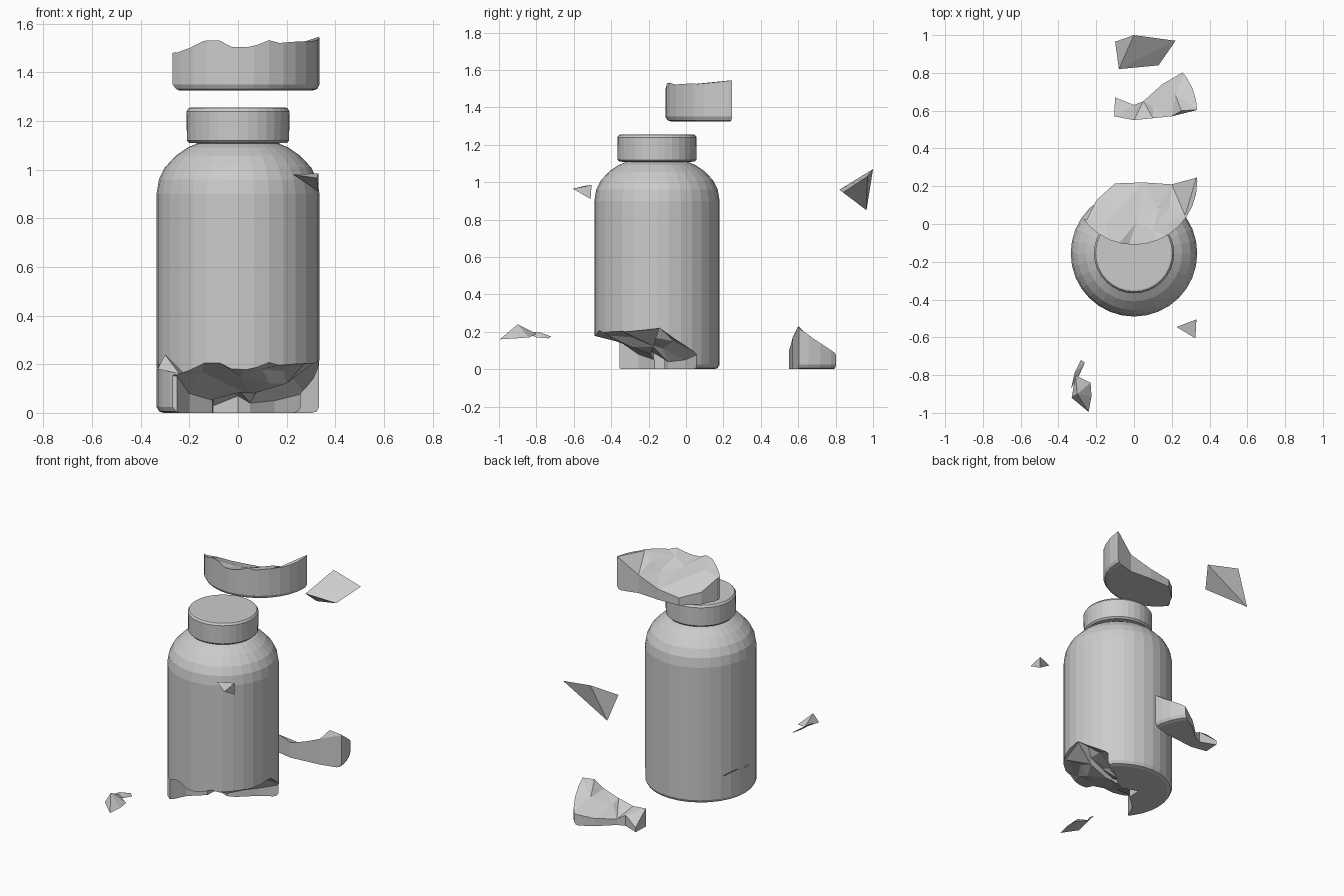
import bpy, bmesh, math
from mathutils import Vector
from mathutils.geometry import delaunay_2d_cdt

if "Cube" in bpy.data.objects:
    bpy.data.objects.remove(bpy.data.objects["Cube"])

SEG = 32


def finish(name, bm):
    bmesh.ops.recalc_face_normals(bm, faces=bm.faces[:])
    me = bpy.data.meshes.new(name)
    bm.to_mesh(me)
    bm.free()
    ob = bpy.data.objects.new(name, me)
    bpy.context.collection.objects.link(ob)
    return ob


def lathe(name, profile):
    """Closed solid from (radius, z) points."""
    bm = bmesh.new()
    rings = [[bm.verts.new((r * math.cos(2 * math.pi * i / SEG),
                            r * math.sin(2 * math.pi * i / SEG), z))
              for i in range(SEG)] for r, z in profile]
    for a, b in zip(rings, rings[1:]):
        for i in range(SEG):
            j = (i + 1) % SEG
            bm.faces.new((a[i], a[j], b[j], b[i]))
    bm.faces.new(rings[0])
    bm.faces.new(rings[-1])
    return finish(name, bm)


def hull(name, pts, offset=(0, 0, 0)):
    bm = bmesh.new()
    for p in pts:
        bm.verts.new(Vector(p) + Vector(offset))
    res = bmesh.ops.convex_hull(bm, input=bm.verts[:])
    junk = {v for v in res["geom_interior"] if isinstance(v, bmesh.types.BMVert)}
    bmesh.ops.delete(bm, geom=list(junk), context='VERTS')
    return finish(name, bm)


def jagged_block(name, outline, inner):
    """Solid below a broken surface given as (x, y, height) points."""
    pts = outline + inner
    v, _, faces, orig, _, _ = delaunay_2d_cdt(
        [Vector(p[:2]) for p in pts], [], [list(range(len(outline)))], 1, 1e-5)
    bm = bmesh.new()
    vs = [bm.verts.new((c.x, c.y, pts[o[0]][2])) for c, o in zip(v, orig)]
    for f in faces:
        bm.faces.new([vs[i] for i in f])
    ext = bmesh.ops.extrude_face_region(bm, geom=bm.faces[:], use_keep_orig=True)
    for g in ext["geom"]:
        if isinstance(g, bmesh.types.BMVert):
            g.co.z = -0.1
    ob = finish(name, bm)
    ob.hide_render = True
    return ob


def boolean(ob, cutter, op):
    m = ob.modifiers.new("cut", 'BOOLEAN')
    m.object, m.operation, m.solver = cutter, op, 'EXACT'
    bpy.context.view_layer.update()
    me = bpy.data.meshes.new_from_object(
        ob.evaluated_get(bpy.context.evaluated_depsgraph_get()))
    ob.modifiers.clear()
    ob.data = me


# bottle body, and two copies of its foot for the broken-off pieces
foot = [(0.305, 0), (0.325, 0.006), (0.335, 0.025)]
body = lathe("bottle_body", foot + [
    (0.335, 0.90), (0.325, 0.96), (0.30, 1.01), (0.255, 1.058),
    (0.205, 1.092), (0.165, 1.108), (0.165, 1.14)])
front_piece = lathe("front_fragment", foot + [(0.335, 0.4)])
side_piece = lathe("side_fragment", foot + [(0.335, 0.4)])

# cap
cap = lathe("cap", [(0.165, 1.108), (0.20, 1.110), (0.21, 1.12),
                    (0.212, 1.24), (0.203, 1.253), (0.195, 1.255)])

# broken regions
front_cut = jagged_block("front_cutter", [
    (-.36, -.19, .17), (-.34, -.24, .20), (-.24, -.33, .185), (-.13, -.39, .24),
    (-.05, -.41, .20), (.05, -.40, .195), (.16, -.37, .24), (.26, -.32, .215),
    (.35, -.22, .23), (.40, -.10, .20), (.40, .02, .215), (.33, .02, .22),
    (.20, -.015, .12), (.05, -.005, .07), (-.10, -.01, .05), (-.20, -.10, .08),
    (-.25, -.20, .15)],
    [(-.09, -.165, .14), (.13, -.14, .12), (.19, -.13, .17), (.01, -.22, .15),
     (-.15, -.22, .17), (.27, -.18, .20), (.10, -.26, .18)])
side_cut = jagged_block("side_cutter", [
    (-.10, .08, .03), (-.105, -.02, .12), (.0, -.04, .10), (.10, -.03, .13),
    (.20, -.02, .17), (.34, .015, .22), (.40, .02, .20), (.40, .10, .17),
    (.38, .20, .10), (.27, .22, .08), (.15, .15, .05), (.05, .06, .04),
    (.0, .04, .07)],
    [(.25, .01, .23), (.22, .09, .15), (.10, .03, .11)])

# small shard that left a gash in the left wall
shard_main = [(-.33, -.92, .18), (-.31, -.80, .19), (-.23, -.84, .17),
              (-.225, -.91, .165), (-.24, -.995, .16), (-.30, -.90, .24)]
shard_tail = [(-.333, -.87, .20), (-.315, -.79, .20), (-.28, -.72, .175),
              (-.26, -.735, .165), (-.29, -.80, .17)]
hull("left_shard", shard_main)
hull("left_shard_tail", shard_tail)

# cut the body and keep the matching fragments
boolean(front_piece, front_cut, 'INTERSECT')
boolean(side_piece, side_cut, 'INTERSECT')
boolean(body, front_cut, 'DIFFERENCE')
boolean(body, side_cut, 'DIFFERENCE')
cutters = [front_cut, side_cut]
for pts in (shard_main, shard_tail):
    c = hull("gash_cutter", pts, (-.01, .905, 0))
    boolean(body, c, 'DIFFERENCE')
    cutters.append(c)
for c in cutters:
    bpy.data.objects.remove(c)

# place the parts
body.location = cap.location = (0, -0.155, 0)
front_piece.location = (0, 0.225, 1.325)
side_piece.location = (0, 0.59, 0)

# loose chips
hull("rear_chip", [(-.08, .82, .96), (0, 1.0, 1.07), (.22, .97, 1.03),
                   (.13, .84, .945), (-.10, .965, .85)])
hull("shoulder_chip", [(.225, -.545, .98), (.33, -.505, .985),
                       (.325, -.605, .965), (.33, -.51, .91)])
